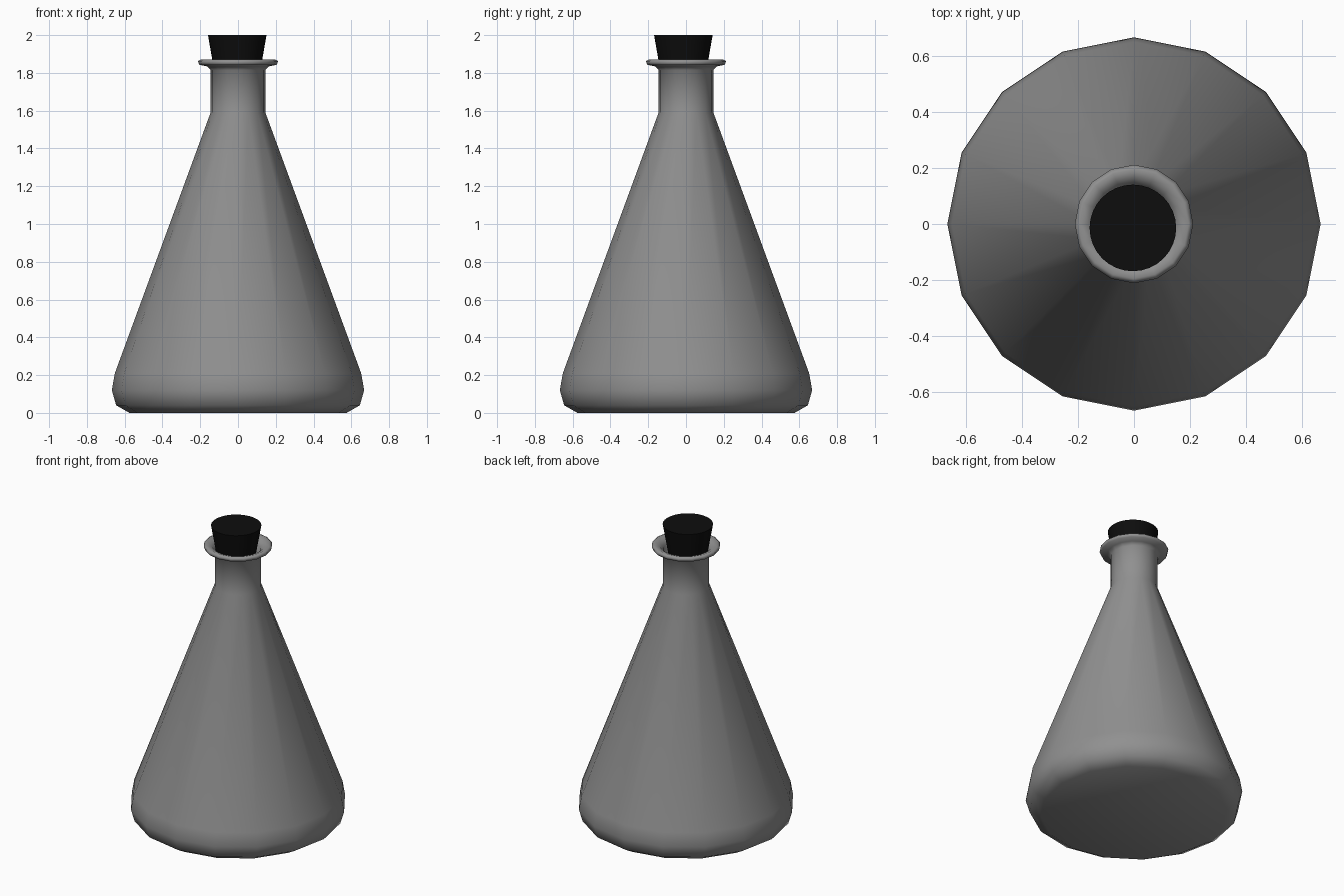
import bpy, bmesh, math

cube = bpy.data.objects.get("Cube")
if cube:
    bpy.data.objects.remove(cube)


def make_material(name, value):
    mat = bpy.data.materials.new(name)
    mat.use_nodes = True
    color = (value, value, value, 1)
    mat.diffuse_color = color
    mat.node_tree.nodes["Principled BSDF"].inputs["Base Color"].default_value = color
    return mat


def lathe(name, profile, sides, mat, sharp_angle, center=(0, 0)):
    """Revolve (radius, height) points about z; cap the ends that are open rings."""
    bm = bmesh.new()
    rings = []
    for r, z in profile:
        rings.append([bm.verts.new((r * math.cos(math.tau * i / sides),
                                    r * math.sin(math.tau * i / sides), z))
                      for i in range(sides)])
    for low, high in zip(rings, rings[1:]):
        for i in range(sides):
            j = (i + 1) % sides
            bm.faces.new((low[i], low[j], high[j], high[i]))
    bm.faces.new(rings[0][::-1])
    bm.faces.new(rings[-1])
    bmesh.ops.recalc_face_normals(bm, faces=bm.faces)
    mesh = bpy.data.meshes.new(name)
    bm.to_mesh(mesh)
    bm.free()
    mesh.materials.append(mat)
    obj = bpy.data.objects.new(name, mesh)
    obj.location = (*center, 0)
    bpy.context.collection.objects.link(obj)
    bpy.ops.object.select_all(action="DESELECT")
    obj.select_set(True)
    bpy.context.view_layer.objects.active = obj
    bpy.ops.object.shade_smooth_by_angle(angle=math.radians(sharp_angle))
    return obj


glass = make_material("grey_glass", 0.28)
rubber = make_material("black_rubber", 0.004)

# Conical flask: rounded base, straight cone, neck, flared lip, inner wall
flask_profile = [
    (0.575, 0.0), (0.645, 0.04), (0.668, 0.12), (0.652, 0.21),
    (0.145, 1.59), (0.145, 1.815), (0.165, 1.835), (0.205, 1.843),
    (0.212, 1.862), (0.195, 1.872), (0.165, 1.862), (0.138, 1.835),
    (0.132, 1.58), (0.63, 0.21), (0.56, 0.03),
]
lathe("flask", flask_profile, 16, glass, 80)

# Tapered stopper seated slightly off centre in the neck
lathe("stopper", [(0.113, 1.76), (0.155, 2.0)], 32, rubber, 40, (-0.004, -0.014))
